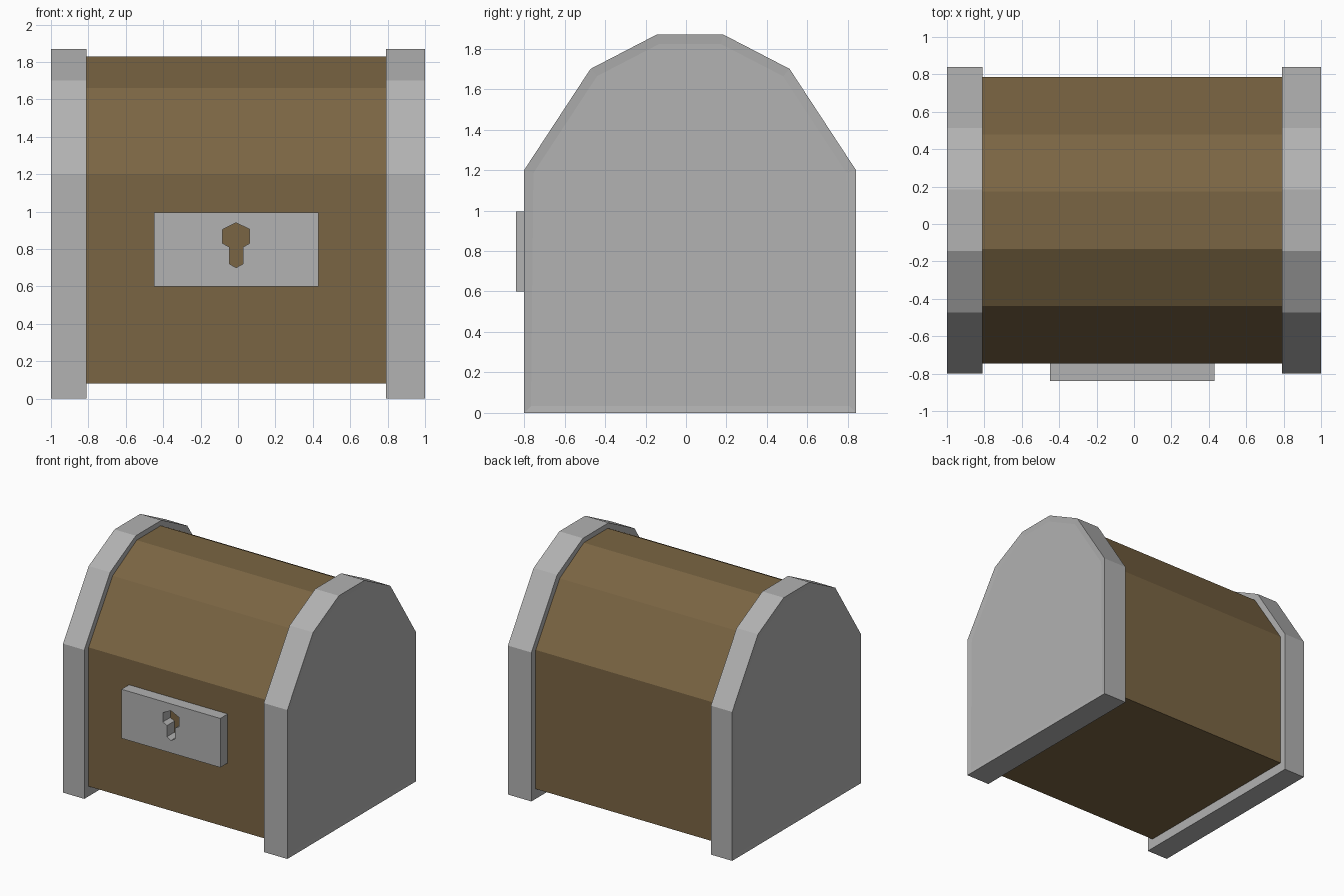
import bpy, bmesh
from mathutils import Vector

if "Cube" in bpy.data.objects:
    bpy.data.objects.remove(bpy.data.objects["Cube"])


def material(name, rgb):
    m = bpy.data.materials.new(name)
    m.diffuse_color = (*rgb, 1)
    m.use_nodes = True
    m.node_tree.nodes["Principled BSDF"].inputs["Base Color"].default_value = m.diffuse_color
    return m


wood = material("brown wood", (0.195, 0.13, 0.056))
metal = material("grey metal", (0.445, 0.445, 0.445))


def prism(name, loops, place, start, end, mat, inset=None):
    """Extrude 2D loops (first outer, rest holes) from start to end."""
    bm = bmesh.new()
    edges = []
    for loop in loops:
        vs = [bm.verts.new(place(a, b, start)) for a, b in loop]
        edges += [bm.edges.new((vs[i - 1], vs[i])) for i in range(len(vs))]
    if len(loops) == 1:
        faces = [bm.faces.new(vs)]
    else:
        bmesh.ops.triangle_fill(bm, edges=edges, use_beauty=True)
        faces = bm.faces[:]
    geo = bmesh.ops.extrude_face_region(bm, geom=faces)["geom"]
    shift = Vector(place(0, 0, end)) - Vector(place(0, 0, start))
    bmesh.ops.translate(bm, vec=shift,
                        verts=[g for g in geo if isinstance(g, bmesh.types.BMVert)])
    bmesh.ops.recalc_face_normals(bm, faces=bm.faces[:])
    if inset:
        caps = [g for g in geo if isinstance(g, bmesh.types.BMFace)]
        bmesh.ops.inset_region(bm, faces=caps, thickness=inset[0], depth=inset[1])
    me = bpy.data.meshes.new(name)
    bm.to_mesh(me)
    bm.free()
    me.materials.append(mat)
    ob = bpy.data.objects.new(name, me)
    bpy.context.collection.objects.link(ob)
    return ob


def along_x(a, b, d):
    return (d, a, b)


def along_y(a, b, d):
    return (a, d, b)


def arch(half, bottom, shoulder, upper, top):
    """Arched chest outline, symmetric about y = 0.02."""
    right = [(half, bottom), (half, shoulder), (half * 0.6, upper), (half * 0.2, top)]
    return [(0.02 + y, z) for y, z in right] + [(0.02 - y, z) for y, z in reversed(right)]


# wooden body with faceted lid
prism("chest_body", [arch(0.765, 0.08, 1.2, 1.66, 1.83)], along_x, -0.85, 0.85, wood)

# metal end plates, outer faces very slightly dished
for name, inner, outer in (("left_end", -0.81, -1.0), ("right_end", 0.79, 1.0)):
    prism(name, [arch(0.82, 0, 1.2, 1.70, 1.87)], along_x, inner, outer, metal,
          inset=(0.048, -0.005))

# lock plate with keyhole
plate = [(-0.45, 0.60), (0.43, 0.60), (0.43, 0.995), (-0.45, 0.995)]
half = [(0.072, 0.905), (0.072, 0.83), (0.036, 0.81), (0.036, 0.72)]
keyhole = ([(-0.01, 0.94)] + [(-0.01 + x, z) for x, z in half]
           + [(-0.01, 0.70)] + [(-0.01 - x, z) for x, z in reversed(half)])
prism("lock_plate", [plate, keyhole], along_y, -0.745, -0.84, metal)
